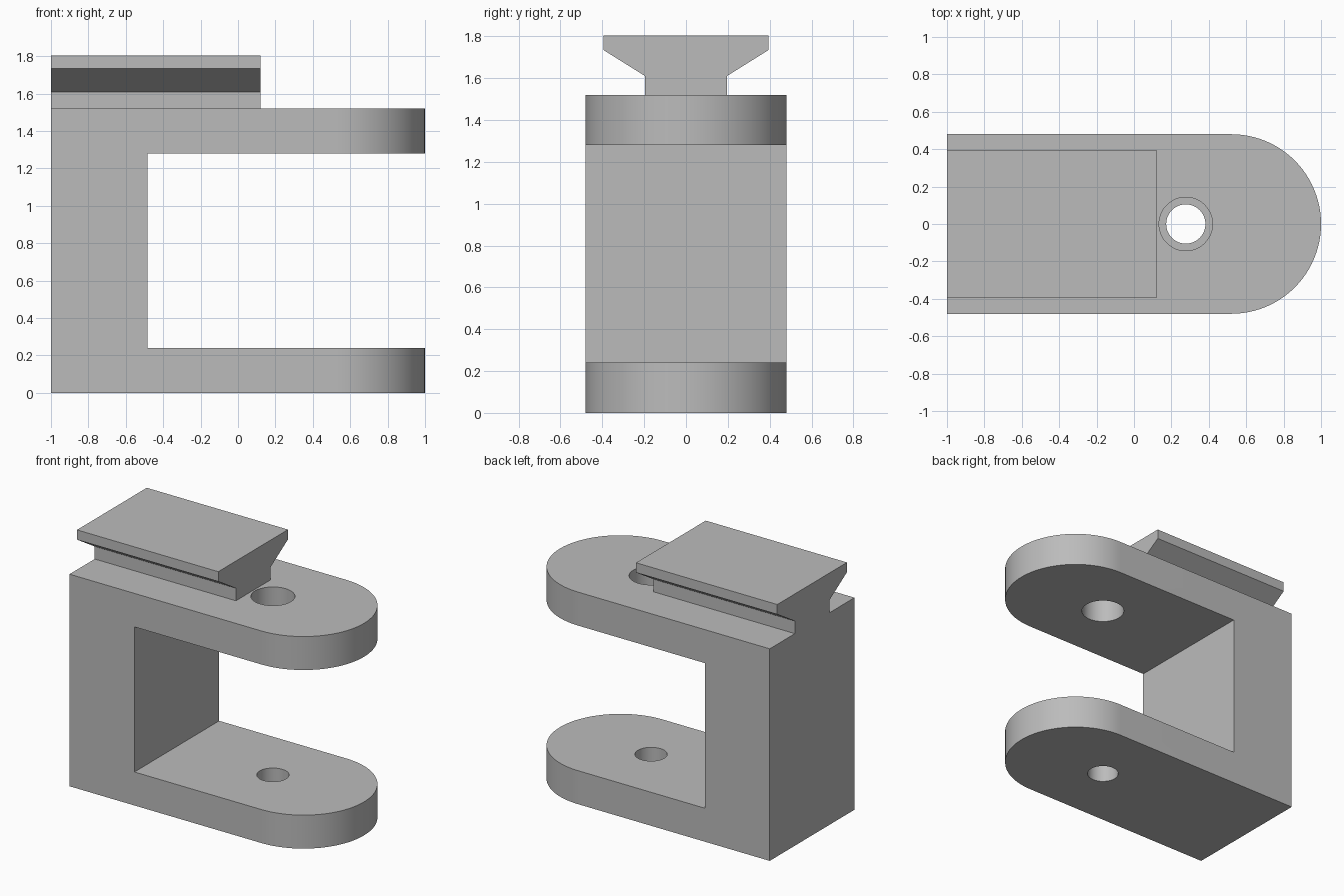
import bpy, bmesh
from math import sin, cos, pi, radians
from mathutils import Vector

cube = bpy.data.objects.get("Cube")
if cube:
    bpy.data.objects.remove(cube, do_unlink=True)

GREY = (0.5, 0.5, 0.5, 1)
metal = bpy.data.materials.new("plain grey")
metal.use_nodes = True
metal.diffuse_color = GREY
metal.node_tree.nodes["Principled BSDF"].inputs["Base Color"].default_value = GREY


def prism(name, outline, direction):
    """Extrude a closed outline of 3D points along a direction."""
    bm = bmesh.new()
    face = bm.faces.new([bm.verts.new(p) for p in outline])
    ext = bmesh.ops.extrude_face_region(bm, geom=[face])
    verts = [v for v in ext["geom"] if isinstance(v, bmesh.types.BMVert)]
    bmesh.ops.translate(bm, verts=verts, vec=Vector(direction))
    bmesh.ops.recalc_face_normals(bm, faces=bm.faces)
    mesh = bpy.data.meshes.new(name)
    bm.to_mesh(mesh)
    bm.free()
    mesh.materials.append(metal)
    obj = bpy.data.objects.new(name, mesh)
    bpy.context.collection.objects.link(obj)
    return obj


def activate(obj):
    bpy.ops.object.select_all(action='DESELECT')
    obj.select_set(True)
    bpy.context.view_layer.objects.active = obj


def cut(obj, cutter):
    """Subtract the cutter from the object and discard it."""
    cutter.hide_render = True
    mod = obj.modifiers.new("cut", 'BOOLEAN')
    mod.operation = 'DIFFERENCE'
    mod.solver = 'EXACT'
    mod.object = cutter
    activate(obj)
    bpy.ops.object.modifier_apply(modifier=mod.name)
    bpy.data.objects.remove(cutter, do_unlink=True)


def arc(x, radius, z, start, end, steps):
    angles = [start + (end - start) * i / steps for i in range(steps + 1)]
    return [(x + radius * cos(a), radius * sin(a), z) for a in angles]


HALF = 0.48      # half width of the bracket, also the radius of its round ends
HEIGHT = 1.52
ARM = 0.24       # arm thickness
HOLE_X = 0.277

# C-shaped bracket: rounded block with the gap between the arms cut out
outline = [(-1, -HALF, 0)] + arc(1 - HALF, HALF, 0, -pi / 2, pi / 2, 48) + [(-1, HALF, 0)]
bracket = prism("clamp_bracket", outline, (0, 0, HEIGHT))
gap = [(-0.485, -1, ARM), (2, -1, ARM), (2, -1, HEIGHT - ARM), (-0.485, -1, HEIGHT - ARM)]
cut(bracket, prism("gap_cutter", gap, (0, 2, 0)))

# Holes: a narrow one in the lower arm, a wider one in the upper arm
for name, radius, z in (("lower", 0.105, -0.2), ("upper", 0.143, 1)):
    circle = arc(HOLE_X, radius, z, 0, 2 * pi, 48)[:-1]
    cut(bracket, prism(name + "_hole_cutter", circle, (0, 0, 0.8)))

activate(bracket)
bpy.ops.object.shade_smooth_by_angle(angle=radians(30))

# Dovetail rail on top, its profile mirrored about the centre line
side = [(0.195, HEIGHT), (0.195, 1.61), (0.395, 1.735), (0.395, 1.805)]
profile = side + [(-y, z) for y, z in reversed(side)]
prism("dovetail_rail", [(-1, y, z) for y, z in profile], (1.12, 0, 0))
